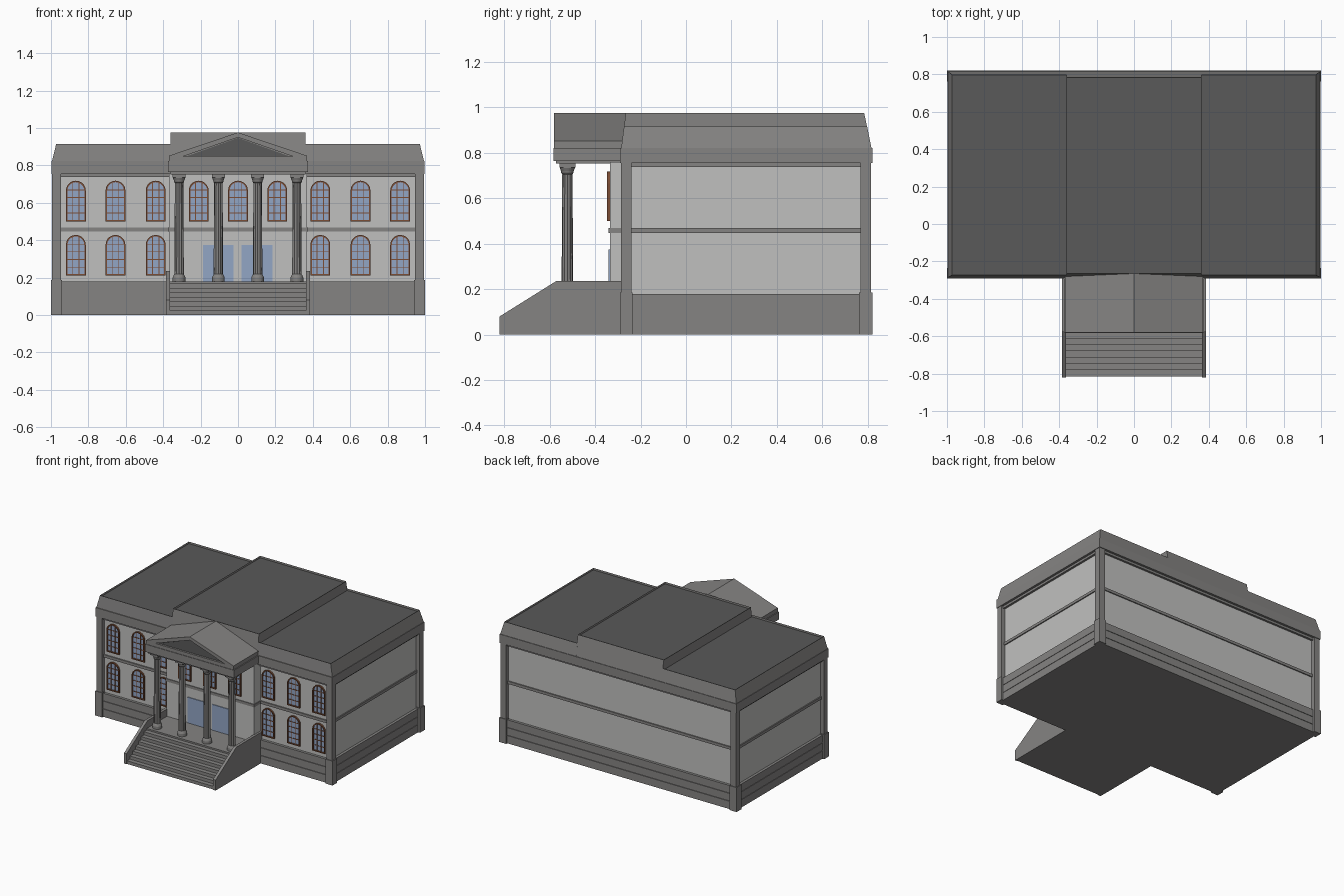
import bpy, bmesh, math

if "Cube" in bpy.data.objects:
    bpy.data.objects.remove(bpy.data.objects["Cube"])


def mat(name, r, g, b):
    m = bpy.data.materials.new(name)
    m.diffuse_color = (r, g, b, 1)
    m.use_nodes = True
    m.node_tree.nodes["Principled BSDF"].inputs["Base Color"].default_value = m.diffuse_color
    return m


WALL = mat("pale_wall", 0.53, 0.53, 0.52)
STONE = mat("grey_stone", 0.235, 0.23, 0.225)
ROOF = mat("dark_roof", 0.1, 0.1, 0.1)
GLASS = mat("blue_glass", 0.29, 0.38, 0.56)
WOOD = mat("brown_frame", 0.2, 0.075, 0.035)


def finish(name, bm, *mats):
    bmesh.ops.recalc_face_normals(bm, faces=bm.faces)
    me = bpy.data.meshes.new(name)
    bm.to_mesh(me)
    bm.free()
    for m in mats:
        me.materials.append(m)
    ob = bpy.data.objects.new(name, me)
    bpy.context.collection.objects.link(ob)
    return ob


def add_frustum(bm, a, z0, b, z1):
    """Block between rectangle a at z0 and rectangle b at z1 (x0, x1, y0, y1)."""
    rings = []
    for (x0, x1, y0, y1), z in ((a, z0), (b, z1)):
        rings.append([bm.verts.new(p) for p in
                      ((x0, y0, z), (x1, y0, z), (x1, y1, z), (x0, y1, z))])
    lo, hi = rings
    bm.faces.new(lo[::-1])
    top = bm.faces.new(hi)
    for i in range(4):
        j = (i + 1) % 4
        bm.faces.new((lo[i], lo[j], hi[j], hi[i]))
    return top


def box(name, x0, x1, y0, y1, z0, z1, m):
    bm = bmesh.new()
    r = (x0, x1, y0, y1)
    add_frustum(bm, r, z0, r, z1)
    return finish(name, bm, m)


def add_prism(bm, pts, depth):
    """Extrude a closed 3D outline along the depth vector."""
    a = [bm.verts.new(p) for p in pts]
    b = [bm.verts.new([p[k] + depth[k] for k in range(3)]) for p in pts]
    front = bm.faces.new(a)
    bm.faces.new(b[::-1])
    for i in range(len(a)):
        j = (i + 1) % len(a)
        bm.faces.new((a[i], b[i], b[j], a[j]))
    return front


def band(name, d, z0, z1, m):
    """Slab around the whole main body, d outside the wall plane."""
    return box(name, -0.965 - d, 0.965 + d, -0.258 - d, 0.787 + d, z0, z1, m)


# main body: plinth courses with thin joints, walls, belt and cornice
band("plinth_core", 0.014, 0, 0.178, STONE)
for i in range(3):
    band("plinth_course", 0.02, i * 0.06 + (0.002 if i else 0), (i + 1) * 0.06 - 0.001, STONE)
band("main_walls", 0, 0.17, 0.76, WALL)
band("belt_course", 0.008, 0.447, 0.468, STONE)
band("cornice_lower", 0.016, 0.738, 0.757, STONE)
band("cornice", 0.033, 0.755, 0.822, STONE)

# corner piers with plinth blocks
for sx in (-1, 1):
    for y0, y1 in ((-0.286, -0.24), (0.767, 0.815)):
        xs = sorted((sx * 0.946, sx * 0.994))
        box("corner_pier", *xs, y0, y1, 0.18, 0.76, STONE)
        xs = sorted((sx * 0.942, sx * 1.0))
        box("corner_plinth", *xs, y0 - 0.005, y1 + 0.005, 0, 0.186, STONE)


# sloped parapets with sunken dark roof panels
def parapet(name, a, b, z1):
    bm = bmesh.new()
    top = add_frustum(bm, a, 0.82, b, z1)
    bmesh.ops.inset_region(bm, faces=[top], thickness=0.022)
    step = bmesh.ops.extrude_discrete_faces(bm, faces=[top])["faces"][0]
    bmesh.ops.translate(bm, verts=step.verts, vec=(0, 0, -0.015))
    step.material_index = 1
    return finish(name, bm, STONE, ROOF)


parapet("wing_roof_right", (0.355, 0.995, -0.285, 0.816), (0.355, 0.972, -0.273, 0.797), 0.915)
parapet("wing_roof_left", (-0.995, -0.355, -0.285, 0.816), (-0.972, -0.355, -0.273, 0.797), 0.915)
parapet("centre_roof", (-0.362, 0.362, -0.285, 0.816), (-0.362, 0.362, -0.265, 0.784), 0.975)

# projecting centre wall behind the portico
box("centre_wall", -0.37, 0.37, -0.335, -0.25, 0.17, 0.76, WALL)
box("centre_belt", -0.375, 0.375, -0.34, -0.25, 0.447, 0.468, STONE)

# porch floor, stairs and sloped cheek walls
box("porch_floor", -0.37, 0.37, -0.578, -0.25, 0, 0.18, STONE)
N = 7
for i in range(N):
    y = -0.815 + i * 0.237 / N
    box("stair_step", -0.37, 0.37, y, -0.57, 0, (i + 1) * 0.18 / (N + 0.5), STONE)
for x in (-0.386, 0.364):
    bm = bmesh.new()
    prof = [(-0.82, 0), (-0.82, 0.08), (-0.572, 0.235), (-0.26, 0.235), (-0.26, 0)]
    add_prism(bm, [(x, y, z) for y, z in prof], (0.022, 0, 0))
    finish("stair_cheek", bm, STONE)


# columns: fluted shaft with turned base and capital
def column(x, y):
    bm = bmesh.new()
    n = 24
    prof = [(0.034, 0.18), (0.034, 0.2), (0.029, 0.212), (0.0255, 0.218), (0.0225, 0.705),
            (0.027, 0.712), (0.027, 0.718), (0.033, 0.732), (0.033, 0.738)]
    rings = []
    for k, (r, z) in enumerate(prof):
        ring = []
        for i in range(n):
            q = r * (0.9 if i % 2 and k in (3, 4) else 1)
            t = math.tau * i / n
            ring.append(bm.verts.new((x + q * math.cos(t), y + q * math.sin(t), z)))
        rings.append(ring)
    for lo, hi in zip(rings, rings[1:]):
        for i in range(n):
            j = (i + 1) % n
            bm.faces.new((lo[i], lo[j], hi[j], hi[i]))
    bm.faces.new(rings[0][::-1])
    bm.faces.new(rings[-1])
    finish("column", bm, STONE)
    box("column_abacus", x - 0.035, x + 0.035, y - 0.035, y + 0.035, 0.736, 0.757, STONE)


for x in (-0.315, -0.105, 0.105, 0.315):
    column(x, -0.522)

# portico entablature and gable with sunken dark pediment
box("entablature_lower", -0.36, 0.36, -0.572, -0.28, 0.752, 0.77, STONE)
box("entablature", -0.375, 0.375, -0.584, -0.28, 0.764, 0.822, STONE)
bm = bmesh.new()
gable = [(-0.368, 0.82), (0.368, 0.82), (0.368, 0.852), (0, 0.976), (-0.368, 0.852)]
add_prism(bm, [(x, -0.565, z) for x, z in gable], (0, 0.3, 0))
finish("portico_gable", bm, STONE)
bm = bmesh.new()
tri = [(-0.27, 0.85), (0.27, 0.85), (0, 0.947)]
add_prism(bm, [(x, -0.568, z) for x, z in tri], (0, 0.004, 0))
finish("pediment_panel", bm, ROOF)
for s in (-1, 1):
    bm = bmesh.new()
    rake = [(s * 0.368, 0.822), (s * 0.368, 0.852), (0, 0.976), (0, 0.95)]
    add_prism(bm, [(x, -0.58, z) for x, z in rake], (0, 0.02, 0))
    finish("pediment_rake", bm, STONE)
box("pediment_sill", -0.368, 0.368, -0.58, -0.56, 0.82, 0.848, STONE)


# arched windows: glass plate, frame ring and glazing bars
def arch(cx, z0, hw, zs, n=10):
    pts = [(cx - hw, z0), (cx + hw, z0)]
    return pts + [(cx + hw * math.cos(math.pi * i / n), zs + hw * math.sin(math.pi * i / n))
                  for i in range(n + 1)]


def window(cx, z0, wall_y):
    hw, zs, f = 0.053, z0 + 0.165, 0.008
    bm = bmesh.new()
    add_prism(bm, [(x, wall_y - 0.004, z) for x, z in arch(cx, z0, hw - 0.002, zs)], (0, 0.006, 0))
    finish("window_glass", bm, GLASS)
    bm = bmesh.new()
    outer, inner = arch(cx, z0, hw, zs), arch(cx, z0 + f, hw - f, zs)
    y0, y1 = wall_y - 0.012, wall_y + 0.002
    loops = [[bm.verts.new((x, y, z)) for x, z in o]
             for o, y in ((outer, y1), (outer, y0), (inner, y0), (inner, y1))]
    for a, b in zip(loops, loops[1:]):
        for i in range(len(a)):
            j = (i + 1) % len(a)
            bm.faces.new((a[i], a[j], b[j], b[i]))
    finish("window_frame", bm, WOOD)
    bm = bmesh.new()
    for dx in (-0.017, 0.017):
        r = (cx + dx - 0.002, cx + dx + 0.002, wall_y - 0.009, wall_y)
        add_frustum(bm, r, z0 + 0.004, r, zs + 0.042)
    for dz in (0.045, 0.087, 0.128, 0.168):
        r = (cx - hw + 0.004, cx + hw - 0.004, wall_y - 0.008, wall_y)
        add_frustum(bm, r, z0 + dz - 0.002, r, z0 + dz + 0.002)
    finish("glazing_bars", bm, WOOD)


for s in (-1, 1):
    for x in (0.44, 0.655, 0.867):
        for z in (0.21, 0.5):
            window(s * x, z, -0.258)
for x in (-0.21, 0, 0.21):
    window(x, 0.5, -0.335)

# two glass entrance doors
for x0, x1 in ((-0.188, -0.024), (0.02, 0.185)):
    box("entrance_door", x0, x1, -0.341, -0.334, 0.18, 0.375, GLASS)
